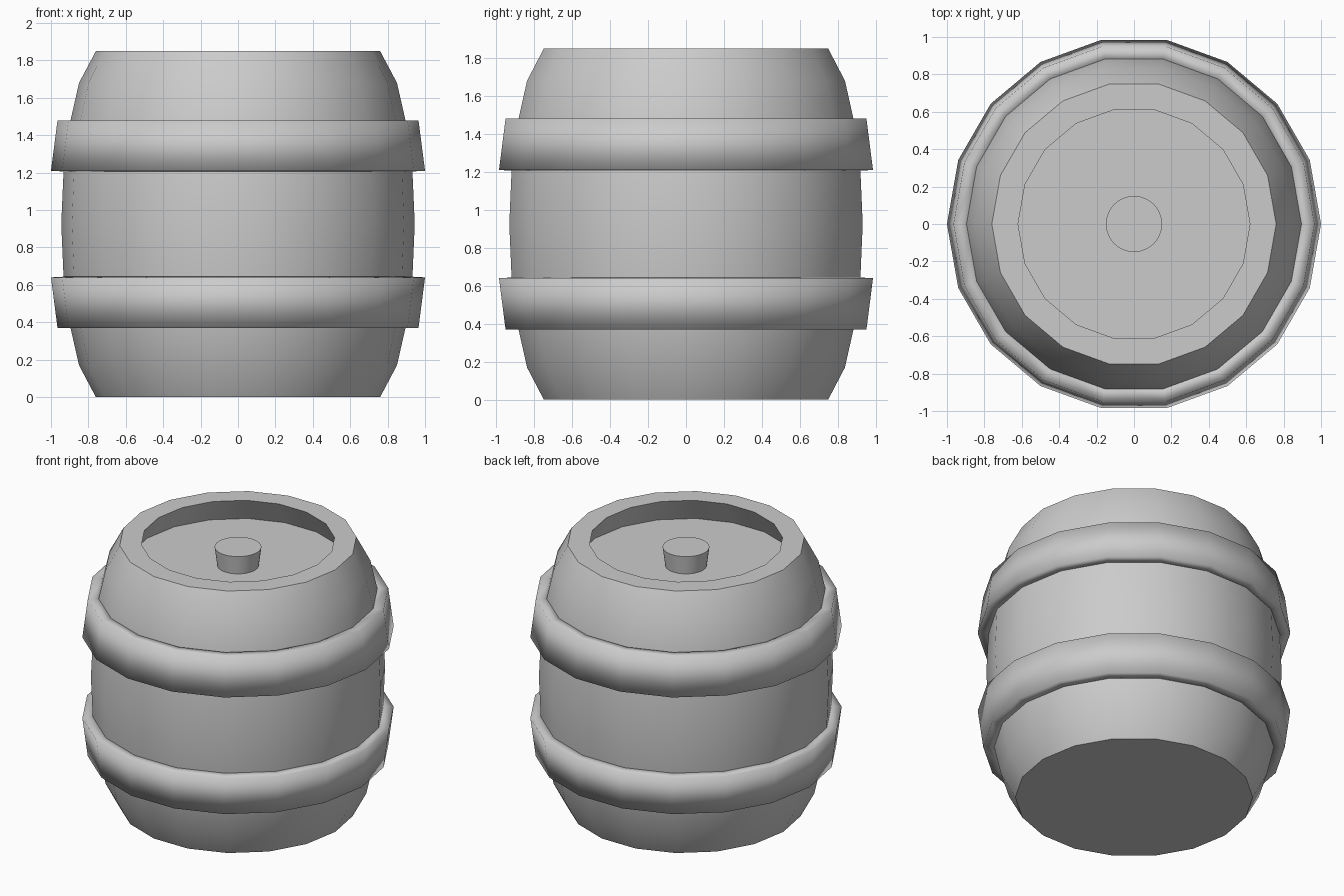
import bpy, bmesh, math

if "Cube" in bpy.data.objects:
    bpy.data.objects.remove(bpy.data.objects["Cube"])


def lathe(name, profile, sides, closed=False, smooth_angle=30):
    """Spin (radius, z) points around z; an open profile gets flat end caps."""
    bm = bmesh.new()
    rings = []
    for r, z in profile:
        rings.append([bm.verts.new((r * math.cos(2 * math.pi * i / sides),
                                    r * math.sin(2 * math.pi * i / sides), z))
                      for i in range(sides)])
    pairs = list(zip(rings, rings[1:]))
    if closed:
        pairs.append((rings[-1], rings[0]))
    for a, b in pairs:
        for i in range(sides):
            j = (i + 1) % sides
            bm.faces.new((a[i], a[j], b[j], b[i]))
    if not closed:
        bm.faces.new(rings[0][::-1])
        bm.faces.new(rings[-1])
    bmesh.ops.recalc_face_normals(bm, faces=bm.faces)
    mesh = bpy.data.meshes.new(name)
    bm.to_mesh(mesh)
    bm.free()
    ob = bpy.data.objects.new(name, mesh)
    bpy.context.collection.objects.link(ob)
    bpy.ops.object.select_all(action='DESELECT')
    ob.select_set(True)
    bpy.context.view_layer.objects.active = ob
    if smooth_angle >= 180:
        bpy.ops.object.shade_smooth()
    else:
        bpy.ops.object.shade_smooth_by_angle(angle=math.radians(smooth_angle))
    return ob


H = 1.85
SIDES = 18

# Bulging body, symmetrical about mid height, with an undercut recess in the lid
half = [(0.76, 0), (0.85, 0.17), (0.90, 0.39), (0.933, 0.65)]
body = half + [(0.945, H / 2)] + [(r, H - z) for r, z in reversed(half)]
lid = [(0.62, H), (0.71, 1.68)]
lathe("barrel_body", body + lid, SIDES)

# Two flared hoops, mirrored about mid height
hoop = [(0.88, 0.37), (0.965, 0.37), (1.0, 0.64), (0.91, 0.645)]
lathe("lower_hoop", hoop, SIDES, closed=True, smooth_angle=180)
lathe("upper_hoop", [(r, H - z) for r, z in hoop], SIDES, closed=True, smooth_angle=180)

# Tapered bung in the middle of the lid
lathe("bung", [(0.13, 1.66), (0.15, 1.81)], 32)
